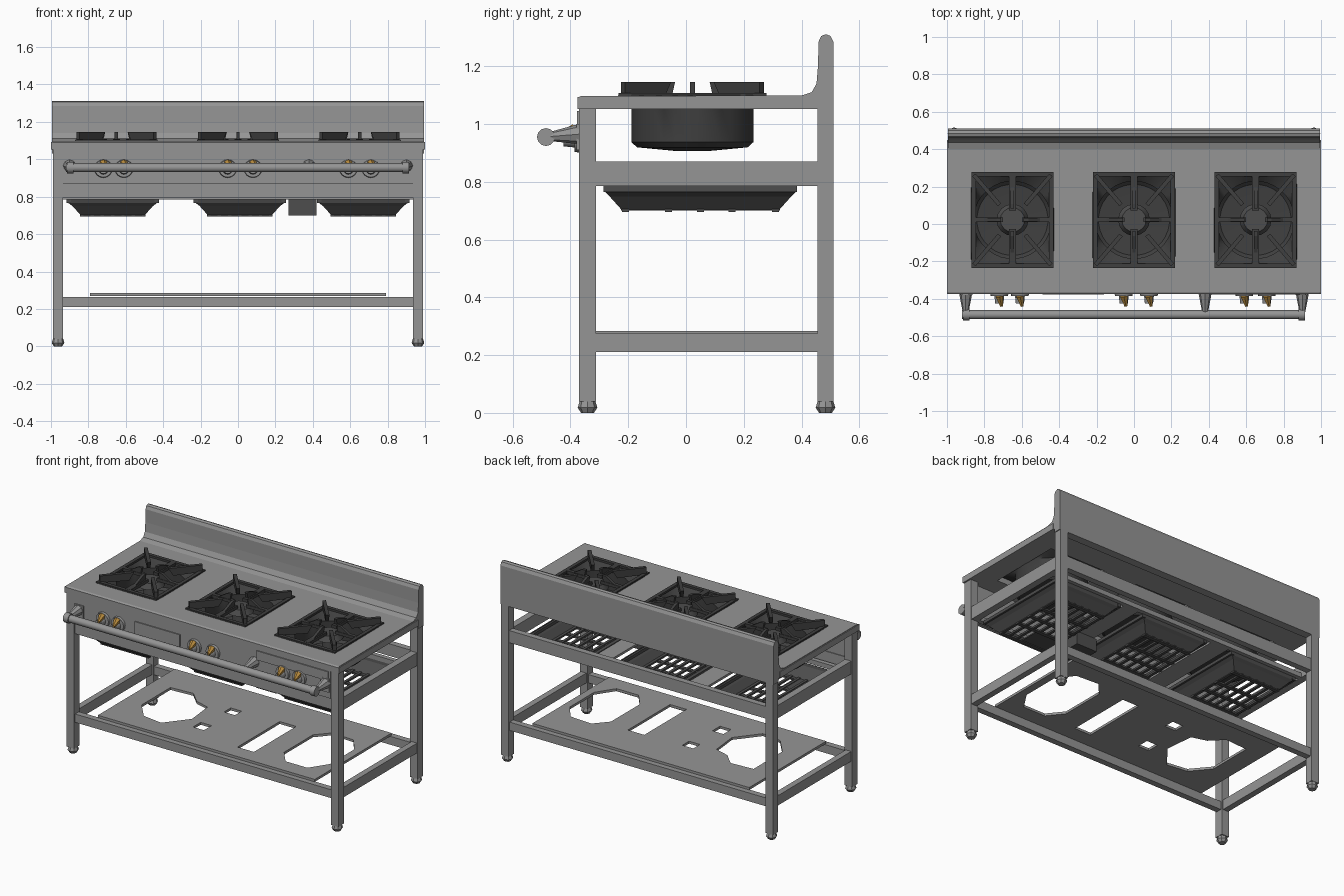
import bpy, bmesh, math
from mathutils import Vector, Matrix

if "Cube" in bpy.data.objects:
    bpy.data.objects.remove(bpy.data.objects["Cube"])


def mat(name, r, g, b):
    m = bpy.data.materials.new(name)
    m.diffuse_color = (r, g, b, 1)
    m.use_nodes = True
    m.node_tree.nodes["Principled BSDF"].inputs["Base Color"].default_value = m.diffuse_color
    return m


STEEL = mat("brushed steel", 0.30, 0.30, 0.30)
IRON = mat("cast iron", 0.05, 0.05, 0.05)
TRAY = mat("dark tray metal", 0.075, 0.075, 0.075)
BRASS = mat("brass", 0.50, 0.27, 0.05)


def finish(bm, name, m, smooth=False):
    bmesh.ops.recalc_face_normals(bm, faces=bm.faces)
    me = bpy.data.meshes.new(name)
    bm.to_mesh(me)
    bm.free()
    ob = bpy.data.objects.new(name, me)
    bpy.context.collection.objects.link(ob)
    me.materials.append(m)
    if smooth:
        bpy.ops.object.select_all(action='DESELECT')
        ob.select_set(True)
        bpy.context.view_layer.objects.active = ob
        bpy.ops.object.shade_smooth_by_angle(angle=math.radians(35))
    return ob


def add_box(bm, x0, x1, y0, y1, z0, z1):
    mtx = Matrix.Translation(((x0 + x1) / 2, (y0 + y1) / 2, (z0 + z1) / 2)) @ \
        Matrix.Diagonal((x1 - x0, y1 - y0, z1 - z0, 1))
    bmesh.ops.create_cube(bm, size=1, matrix=mtx)


def boxes(name, m, *specs):
    bm = bmesh.new()
    for s in specs:
        add_box(bm, *s)
    return finish(bm, name, m)


def add_prism(bm, pts, offset):
    """Extrude a closed polygon of 3D points along an offset."""
    f = bm.faces.new([bm.verts.new(p) for p in pts])
    r = bmesh.ops.extrude_face_region(bm, geom=[f])
    bmesh.ops.translate(bm, vec=offset, verts=[v for v in r["geom"] if isinstance(v, bmesh.types.BMVert)])


def add_rod(bm, a, b, r1, r2, n=16):
    a, b = Vector(a), Vector(b)
    d = b - a
    mtx = Matrix.Translation((a + b) / 2) @ d.to_track_quat('Z', 'Y').to_matrix().to_4x4()
    bmesh.ops.create_cone(bm, cap_ends=True, segments=n, radius1=r1, radius2=r2, depth=d.length, matrix=mtx)


def loft(name, m, rings, cap=True, thick=0.006, smooth=False):
    """Skin a stack of equal rings into a thin sheet-metal shell."""
    bm = bmesh.new()
    vs = [[bm.verts.new(p) for p in ring] for ring in rings]
    n = len(rings[0])
    for a, b in zip(vs, vs[1:]):
        for i in range(n):
            bm.faces.new((a[i], a[(i + 1) % n], b[(i + 1) % n], b[i]))
    if cap:
        bm.faces.new(vs[-1])
    ob = finish(bm, name, m, smooth)
    ob.modifiers.new("sheet", 'SOLIDIFY').thickness = thick
    return ob


def rect_ring(x, y, hx, hy, z):
    return [(x - hx, y - hy, z), (x + hx, y - hy, z), (x + hx, y + hy, z), (x - hx, y + hy, z)]


def cut(ob, outlines, z0, z1):
    """Cut vertical openings through a part, then drop the cutter."""
    bm = bmesh.new()
    for o in outlines:
        add_prism(bm, [(x, y, z0) for x, y in o], (0, 0, z1 - z0))
    c = finish(bm, "opening_cutter", STEEL)
    c.hide_render = True
    md = ob.modifiers.new("openings", 'BOOLEAN')
    md.operation, md.solver, md.object = 'DIFFERENCE', 'EXACT', c
    bpy.context.view_layer.objects.active = ob
    bpy.ops.object.modifier_apply(modifier=md.name)
    bpy.data.objects.remove(c)


BURNERS = (-0.65, 0.0, 0.65)
CY = 0.022

# Worktop with the coved splashback
profile = [(-.375, 1.053), (-.375, 1.09), (-.365, 1.097), (.40, 1.099), (.435, 1.11), (.452, 1.14),
           (.457, 1.2), (.459, 1.285), (.468, 1.305), (.485, 1.311), (.5, 1.305), (.51, 1.285),
           (.51, 1.03), (.457, 1.03), (.457, 1.053)]
bm = bmesh.new()
add_prism(bm, [(-.995, y, z) for y, z in profile], (1.99, 0, 0))
top = finish(bm, "worktop_and_splashback", STEEL)
cut(top, [[p[:2] for p in rect_ring(x, CY, .21, .245, 0)] for x in BURNERS], 1.0, 1.2)
boxes("worktop_lip", STEEL, (-1, -.993, -.375, .45, 1.053, 1.093), (.993, 1, -.375, .45, 1.053, 1.093))

# Legs and feet
for side in (-1, 1):
    for nm, y0, y1 in (("front", -.37, -.312), ("back", .456, .51)):
        tag = nm + ("_left" if side < 0 else "_right")
        x0, x1 = sorted((side * .99, side * .935))
        boxes(tag + "_leg", STEEL, (x0, x1, y0, y1, .04, 1.054))
        bm = bmesh.new()
        cx, cy = side * .962, (y0 + y1) / 2
        add_rod(bm, (cx, cy, .018), (cx, cy, .045), .034, .026, 8)
        add_rod(bm, (cx, cy, 0), (cx, cy, .018), .022, .034, 8)
        finish(bm, tag + "_foot", STEEL)

# Frame rails
boxes("upper_rails", STEEL, (-.985, -.94, -.312, .456, .785, .87), (.94, .985, -.312, .456, .785, .87),
      (-.935, .935, .465, .505, .79, .87))
boxes("lower_rails", STEEL, (-.985, -.945, -.312, .456, .21, .275), (.945, .985, -.312, .456, .21, .275),
      (-.935, .935, -.36, -.32, .21, .265), (-.935, .935, .46, .50, .21, .265))

# Perforated lower shelf
shelf = boxes("lower_shelf", STEEL, (-.79, .79, -.33, .47, .268, .284))
cut(shelf, [
    [(.42, -.12), (.5, -.22), (.66, -.22), (.74, -.1), (.74, .15), (.66, .26), (.5, .27), (.42, .18)],
    [(.15, -.22), (.27, -.22), (.27, .22), (.15, .22)],
    [(-.66, -.06), (-.56, -.18), (-.42, -.2), (-.3, -.05), (-.32, .14), (-.42, .17), (-.5, .25), (-.66, .24)],
    [(-.23, -.14), (-.15, -.14), (-.15, -.06), (-.23, -.06)],
    [(-.2, .14), (-.12, .14), (-.12, .21), (-.2, .21)]], .2, .35)

# Control panel with plates
boxes("control_panel", STEEL, (-.935, .935, -.371, -.345, .87, 1.053), (-.935, .935, -.362, -.34, .795, .87))
boxes("panel_plates", STEEL, (-.49, -.16, -.378, -.371, .92, 1.0), (.40, .92, -.378, -.371, .985, 1.045))

# Front hand rail on brackets
bm = bmesh.new()
add_rod(bm, (-.92, -.485, .955), (.915, -.485, .955), .024, .024, 12)
for s in (-1, 1):
    add_rod(bm, (s * .915, -.485, .955), (s * .88, -.485, .955), .031, .031, 12)
finish(bm, "hand_rail", STEEL, True)
bm = bmesh.new()
for x in (-.9, .38, .9):
    add_rod(bm, (x, -.37, .965), (x, -.47, .957), .035, .016, 8)
for x in (-.895, .895):
    add_box(bm, x - .032, x + .032, -.379, -.37, .91, 1.0)
finish(bm, "rail_brackets", STEEL)

# Gas taps: steel bezel, brass stem
for i, x in enumerate((-.72, -.61, -.055, .08, .59, .71)):
    bm = bmesh.new()
    add_rod(bm, (x, -.365, .95), (x, -.386, .95), .05, .046, 16)
    add_rod(bm, (x, -.386, .945), (x, -.425, .945), .026, .022, 12)
    finish(bm, f"tap_bezel_{i}", STEEL, True)
    bm = bmesh.new()
    add_rod(bm, (x, -.386, .978), (x + .012, -.44, .962), .022, .008, 6)
    finish(bm, f"tap_stem_{i}", BRASS)

# Burners: bowl, burner head and pan support
for i, bx in enumerate(BURNERS):
    n = 32
    ang = [2 * math.pi * (k + .5) / n for k in range(n)]

    def square(hx, hy, z):
        out = []
        for a in ang:
            c, s = math.cos(a), math.sin(a)
            d = max(abs(c), abs(s))
            out.append((bx + hx * c / d, CY + hy * s / d, z))
        return out

    def circle(r, z):
        return [(bx + r * math.cos(a), CY + r * math.sin(a), z) for a in ang]

    loft(f"burner_bowl_{i}", IRON, [square(.218, .255, 1.102), square(.205, .24, 1.092), circle(.207, 1.06),
         circle(.207, .94), circle(.19, .925), circle(.05, .912)], smooth=True)
    bm = bmesh.new()
    add_rod(bm, (bx, CY, .92), (bx, CY, 1.05), .045, .045, 16)
    add_rod(bm, (bx, CY, 1.05), (bx, CY, 1.085), .085, .065, 16)
    finish(bm, f"burner_head_{i}", TRAY, True)

    bm = bmesh.new()
    for s in (-1, 1):
        # outer frame and cross bars
        x, y = bx + s * .207, CY + s * .244
        add_box(bm, x - .012, x + .012, CY - .256, CY + .256, 1.094, 1.107)
        add_box(bm, bx - .219, bx + .219, y - .012, y + .012, 1.094, 1.107)
        add_box(bm, bx + min(s * .2, s * .05), bx + max(s * .2, s * .05), CY - .012, CY + .012, 1.088, 1.108)
        add_box(bm, bx - .018, bx + .018, CY + min(s * .24, s * .05), CY + max(s * .24, s * .05), 1.088, 1.108)
        # upright tips on the cross bars
        for d, l in (((1, 0), .13), ((0, 1), .165)):
            dv, sv = Vector((d[0], d[1], 0)) * s, Vector((-d[1], d[0], 0)) * .009
            o = Vector((bx, CY, 0)) - sv
            add_prism(bm, [o + dv * u + Vector((0, 0, z)) for u, z in
                           ((l + .03, 1.1), (.07, 1.1), (.06, 1.145), (.085, 1.145))], sv * 2)
        # flared diagonal fins
        for t in (-1, 1):
            dv = Vector((s * .21, t * .245, 0))
            sv = Vector((-dv.y, dv.x, 0)).normalized() * .011
            o = Vector((bx, CY, 0)) - sv
            add_prism(bm, [o + dv * u + Vector((0, 0, z)) for u, z in
                           ((.98, 1.1), (.42, 1.095), (.33, 1.145), (.98, 1.145))], sv * 2)
    finish(bm, f"pan_support_{i}", IRON)

# Slatted drip trays hung below the upper rails
for i, bx in enumerate((-.67, .01, .67)):
    loft(f"drip_tray_wall_{i}", TRAY, [rect_ring(bx, .05, .24, .335, .785), rect_ring(bx, .05, .235, .33, .765),
         rect_ring(bx, .05, .215, .315, .75), rect_ring(bx, .05, .17, .27, .7)], cap=False)
    bm = bmesh.new()
    for k in range(7):
        x = bx - .165 + k * .055
        add_box(bm, x - .009, x + .009, -.225, .325, .70, .712)
    for y in (-.21, -.06, .05, .16, .31):
        add_box(bm, bx - .175, bx + .175, y - .012, y + .012, .695, .707)
    add_box(bm, bx - .16, bx + .02, -.21, -.07, .70, .708)
    for s in (-1, 1):
        add_box(bm, bx + s * .235 - .012, bx + s * .235 + .012, -.285, .385, .765, .785)
    finish(bm, f"drip_tray_slats_{i}", TRAY)

# Tray runners and gas valve box
boxes("tray_runners", STEEL, (-.94, .94, -.32, -.29, .785, .815), (-.94, .94, .38, .41, .785, .815),
      (-.40, -.27, -.3, .4, .785, .80), (.29, .40, -.3, .4, .785, .80))
boxes("valve_box", TRAY, (.27, .42, -.2, -.02, .70, .785))
